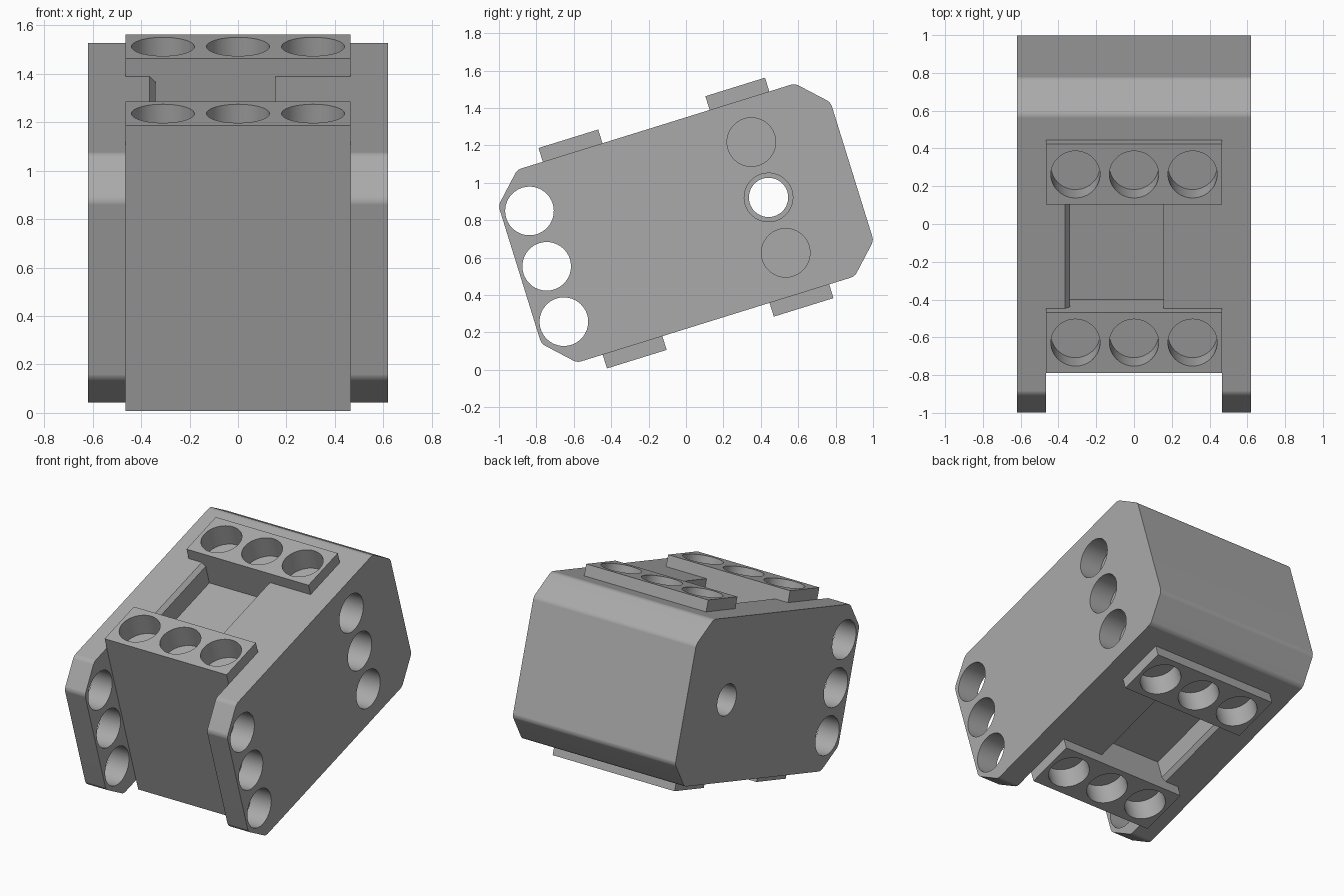
import bpy, bmesh, math
from mathutils import Matrix

if "Cube" in bpy.data.objects:
    bpy.data.objects.remove(bpy.data.objects["Cube"], do_unlink=True)

TILT = math.radians(17.25)
CENTRE_Z = 0.785
HALF_W, HALF_L, HALF_H, CHAMFER = 0.62, 0.93, 0.54, 0.153
CORE_W, CORE_FRONT = 0.465, 0.634
PLATE_IN, PLATE_TOP = 0.3, 0.617
HOLE_R, PITCH = 0.13, 0.31

grey = bpy.data.materials.new("plain_grey")
grey.use_nodes = True
grey.diffuse_color = (0.4, 0.4, 0.4, 1)
grey.node_tree.nodes["Principled BSDF"].inputs["Base Color"].default_value = (0.4, 0.4, 0.4, 1)


def finish(name, bm):
    bmesh.ops.recalc_face_normals(bm, faces=bm.faces)
    mesh = bpy.data.meshes.new(name)
    bm.to_mesh(mesh)
    bm.free()
    mesh.materials.append(grey)
    obj = bpy.data.objects.new(name, mesh)
    bpy.context.collection.objects.link(obj)
    return obj


def box(name, x0, x1, y0, y1, z0, z1):
    bm = bmesh.new()
    bmesh.ops.create_cube(bm, size=1)
    for v in bm.verts:
        v.co.x = x1 if v.co.x > 0 else x0
        v.co.y = y1 if v.co.y > 0 else y0
        v.co.z = z1 if v.co.z > 0 else z0
    return finish(name, bm)


def prism(name, points, axis, half, round_edges=0):
    """Extrude a closed outline symmetrically along x or y."""
    bm = bmesh.new()
    place = (lambda a, b: (-half, a, b)) if axis == "x" else (lambda a, b: (a, -half, b))
    face = bm.faces.new([bm.verts.new(place(a, b)) for a, b in points])
    new = bmesh.ops.extrude_face_region(bm, geom=[face])["geom"]
    step = (2 * half, 0, 0) if axis == "x" else (0, 2 * half, 0)
    bmesh.ops.translate(bm, vec=step, verts=[g for g in new if isinstance(g, bmesh.types.BMVert)])
    if round_edges:
        long_edges = [e for e in bm.edges if abs(e.verts[0].co.x - e.verts[1].co.x) > half]
        bmesh.ops.bevel(bm, geom=long_edges, offset=round_edges, segments=3,
                        profile=0.5, affect="EDGES")
    return finish(name, bm)


def drill(radius, length, centre, axis):
    bm = bmesh.new()
    bmesh.ops.create_cone(bm, cap_ends=True, segments=48, radius1=radius, radius2=radius, depth=length)
    if axis == "x":
        bmesh.ops.rotate(bm, verts=bm.verts, matrix=Matrix.Rotation(math.pi / 2, 3, "Y"))
    bmesh.ops.translate(bm, vec=centre, verts=bm.verts)
    return finish("cutter", bm)


def cut(target, cutter, keep=False):
    cutter.hide_render = True
    mod = target.modifiers.new("cut", "BOOLEAN")
    mod.operation, mod.solver, mod.object = "DIFFERENCE", "EXACT", cutter
    bpy.context.view_layer.objects.active = target
    bpy.ops.object.modifier_apply(modifier=mod.name)
    if not keep:
        bpy.data.objects.remove(cutter, do_unlink=True)


# Main housing with chamfered ends
l, h, c = HALF_L, HALF_H, CHAMFER
outline = [(-l, -h + c), (-l + c, -h), (l - c, -h), (l, -h + c),
           (l, h - c), (l - c, h), (-l + c, h), (-l, h - c)]
body = prism("housing", outline, "x", HALF_W, 0.02)

# Front gap that leaves two side arms
cut(body, box("cutter", -CORE_W, CORE_W, -1.2, -CORE_FRONT, -1, 1))

# Pockets above and below, with one chamfered long edge
for s in (1, -1):
    pocket = [(-0.34, 0.38 * s), (0.155, 0.38 * s), (0.155, 0.6 * s),
              (-0.425, 0.6 * s), (-0.34, 0.515 * s)]
    cut(body, prism("cutter", pocket, "y", PLATE_IN))

# Side holes: through the arms, blind on the left side, one full bore
for i in (-1, 0, 1):
    cut(body, drill(HOLE_R, 2, (0, -0.78, i * PITCH), "x"))
    cut(body, drill(HOLE_R, 0.32, (HALF_W, 0.462, i * PITCH), "x"))
cut(body, drill(0.105, 2, (0, 0.462, 0), "x"))

# Raised socket plates, each with three round sockets
parts = [body]
for s, level in ((1, "top"), (-1, "bottom")):
    for d, end in ((-1, "front"), (1, "back")):
        y0, y1 = sorted((d * PLATE_IN, d * CORE_FRONT))
        z0, z1 = sorted((s * HALF_H, s * PLATE_TOP))
        plate = box(f"{level}_{end}_socket_plate", -CORE_W, CORE_W, y0, y1, z0, z1)
        for i in (-1, 0, 1):
            hole = drill(HOLE_R, 0.3, (i * PITCH, d * 0.466, s * PLATE_TOP), "z")
            cut(plate, hole, keep=True)
            cut(body, hole)
        parts.append(plate)

# Tilt the assembly and shade it
pose = Matrix.Translation((0, 0, CENTRE_Z)) @ Matrix.Rotation(TILT, 4, "X")
for part in parts:
    part.data.transform(pose)
    bpy.ops.object.select_all(action="DESELECT")
    part.select_set(True)
    bpy.context.view_layer.objects.active = part
    bpy.ops.object.shade_smooth_by_angle(angle=math.radians(30))
    part.modifiers.new("even_shading", "WEIGHTED_NORMAL").keep_sharp = True
